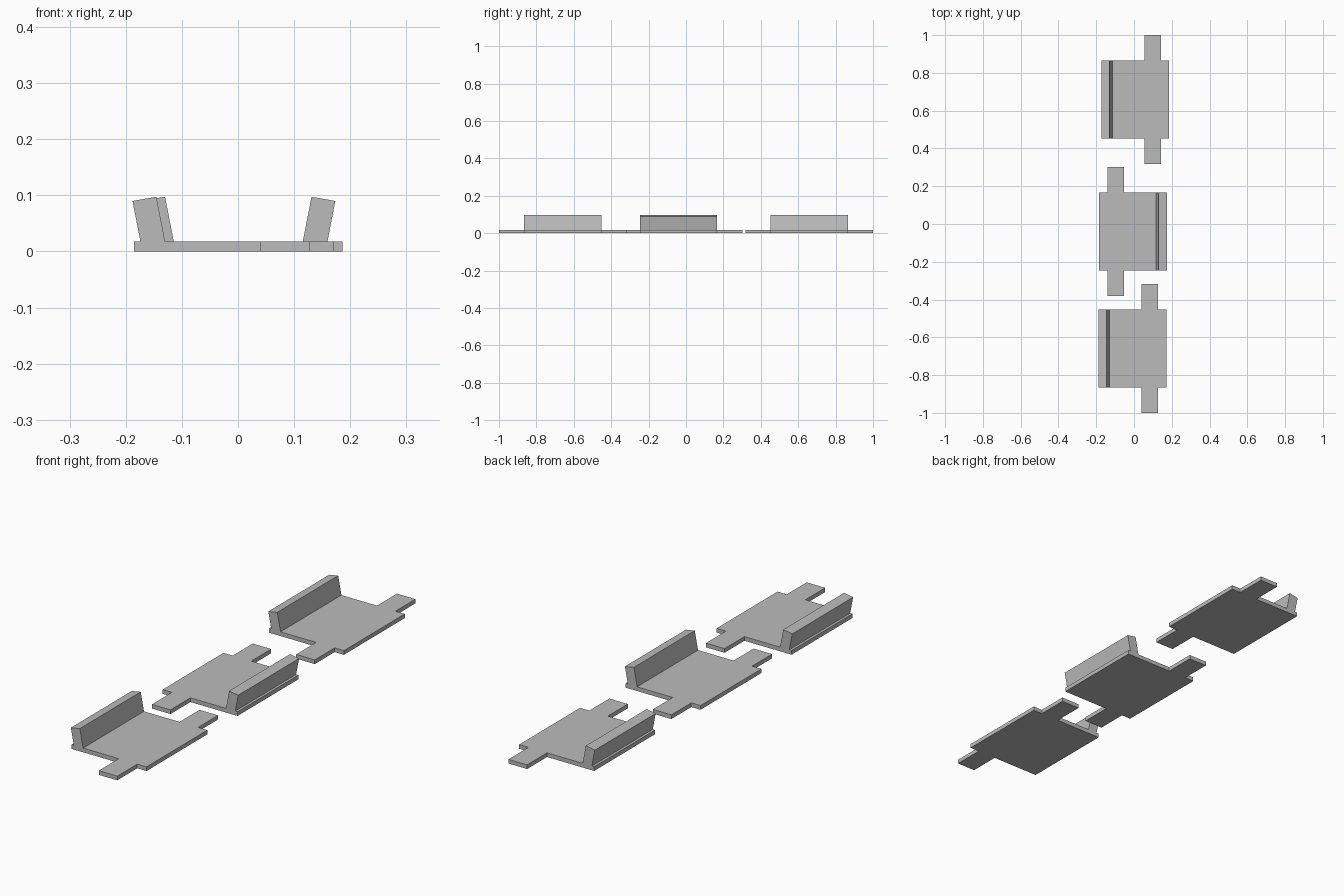
import bpy, bmesh

if "Cube" in bpy.data.objects:
    bpy.data.objects.remove(bpy.data.objects["Cube"])

grey = bpy.data.materials.new("plain grey")
grey.diffuse_color = (0.5, 0.5, 0.5, 1)
grey.use_nodes = True
grey.node_tree.nodes["Principled BSDF"].inputs["Base Color"].default_value = grey.diffuse_color


def prism(name, points, place):
    """Closed solid from an outline; place(p, side) gives the 3D point."""
    bm = bmesh.new()
    rings = [[bm.verts.new(place(p, s)) for p in points] for s in (0, 1)]
    n = len(points)
    bm.faces.new(rings[0])
    bm.faces.new(rings[1])
    for i in range(n):
        j = (i + 1) % n
        bm.faces.new((rings[0][i], rings[0][j], rings[1][j], rings[1][i]))
    bmesh.ops.recalc_face_normals(bm, faces=bm.faces)
    mesh = bpy.data.meshes.new(name)
    bm.to_mesh(mesh)
    bm.free()
    mesh.materials.append(grey)
    obj = bpy.data.objects.new(name, mesh)
    bpy.context.collection.objects.link(obj)


BODY, TAB, THICK = 0.2065, 0.3415, 0.018   # half lengths and plate thickness

# Plate outline with a tab at each end, one half mirrored in y
half = [(-0.185, BODY), (0.039, BODY), (0.039, TAB),
        (0.127, TAB), (0.127, BODY), (0.171, BODY)]
plate = half + [(x, -y) for x, y in reversed(half)]

# Leaning wall cross-section (x, z)
wall = [(-0.174, THICK), (-0.130, THICK), (-0.1455, 0.0975), (-0.188, 0.090)]

# Three segments: name, x offset, y centre, facing
for name, ox, cy, flip in (("front", 0, -0.6585, 1),
                           ("middle", -0.0145, -0.04, -1),
                           ("rear", 0.0155, 0.6585, 1)):
    prism(name + "_base_plate", plate,
          lambda p, s: (ox + flip * p[0], cy + p[1], s * THICK))
    prism(name + "_leaning_wall", wall,
          lambda p, s: (ox + flip * p[0], cy + (2 * s - 1) * BODY, p[1]))
